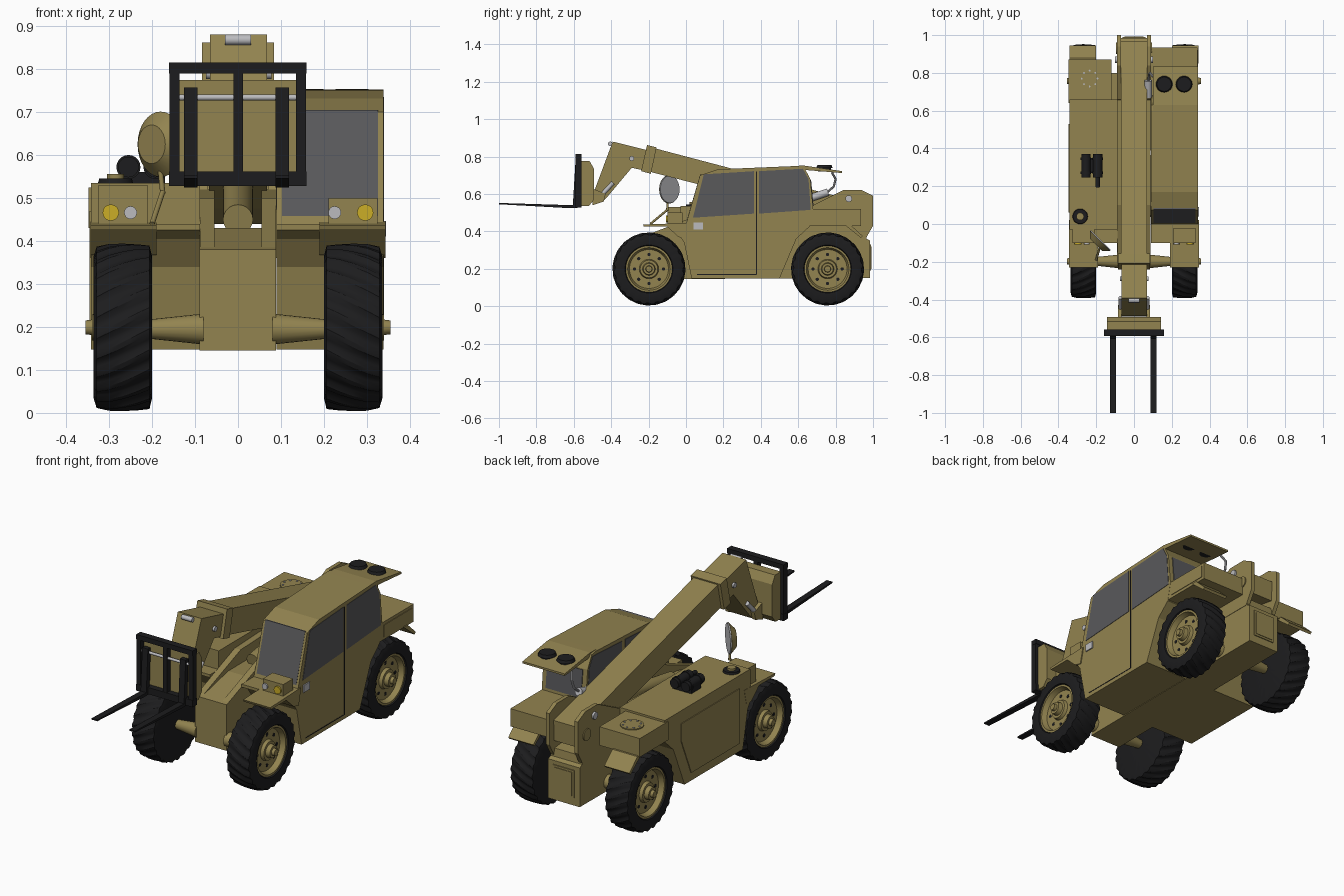
import bpy, bmesh, math
from mathutils import Vector


def mat(name, c):
    m = bpy.data.materials.new(name)
    m.diffuse_color = (*c, 1)
    return m


TAN = mat("tan_paint", (0.29, 0.23, 0.08))
BLACK = mat("black_rubber", (0.012, 0.012, 0.013))
GLASS = mat("dark_glass", (0.1, 0.1, 0.105))
STEEL = mat("steel", (0.5, 0.5, 0.52))
YELLOW = mat("yellow_lamp", (0.6, 0.42, 0.02))


def finish(name, bm, m, smooth=False):
    bmesh.ops.remove_doubles(bm, verts=bm.verts, dist=1e-5)
    bmesh.ops.recalc_face_normals(bm, faces=bm.faces)
    me = bpy.data.meshes.new(name)
    bm.to_mesh(me)
    bm.free()
    me.materials.append(m)
    ob = bpy.data.objects.new(name, me)
    bpy.context.collection.objects.link(ob)
    if smooth:
        bpy.context.view_layer.objects.active = ob
        ob.select_set(True)
        bpy.ops.object.shade_smooth_by_angle(angle=math.radians(35))
        ob.select_set(False)
    return ob


def prof(name, pts, x0, x1, m=TAN):
    """Side profile of (y, z) points extruded from x0 to x1."""
    bm = bmesh.new()
    f = bm.faces.new([bm.verts.new((x0, y, z)) for y, z in pts])
    r = bmesh.ops.extrude_face_region(bm, geom=[f])
    for v in r["geom"]:
        if isinstance(v, bmesh.types.BMVert):
            v.co.x = x1
    return finish(name, bm, m)


def box(name, x0, x1, y0, y1, z0, z1, m=TAN):
    return prof(name, [(y0, z0), (y1, z0), (y1, z1), (y0, z1)], x0, x1, m)


def rod(name, a, b, r, m=TAN, r2=None, n=20):
    a, b = Vector(a), Vector(b)
    bm = bmesh.new()
    bmesh.ops.create_cone(bm, cap_ends=True, segments=n, radius1=r,
                          radius2=r if r2 is None else r2, depth=(b - a).length)
    bm.transform((b - a).to_track_quat('Z', 'Y').to_matrix().to_4x4())
    bmesh.ops.translate(bm, verts=bm.verts, vec=(a + b) / 2)
    return finish(name, bm, m, True)


def lathe(name, prf, s, cy, cz, m, n=48, lug=0):
    """Revolve (x, r) points about the x axis; lug raises slanted tread bars."""
    bm = bmesh.new()
    rings = []
    for i, (x, r) in enumerate(prf):
        ring = []
        for k in range(n):
            a = 2 * math.pi * k / n + (2.6 * (x - 0.2) if lug else 0)
            rr = r + (lug if lug and 2 <= i <= 6 and k % 4 < 2 else 0)
            ring.append(bm.verts.new((s * x, cy + rr * math.cos(a), cz + rr * math.sin(a))))
        rings.append(ring)
    for p, q in zip(rings, rings[1:]):
        for k in range(n):
            bm.faces.new((p[k], p[(k + 1) % n], q[(k + 1) % n], q[k]))
    return finish(name, bm, m, True)


# wheels and axles
TIRE = [(0.2, 0.00001), (0.2, 0.165), (0.206, 0.183), (0.235, 0.187), (0.268, 0.188),
        (0.3, 0.187), (0.329, 0.181), (0.336, 0.165), (0.334, 0.128), (0.31, 0.12)]
RIM = [(0.31, 0.122), (0.328, 0.124), (0.328, 0.114), (0.302, 0.104), (0.302, 0.052), (0.318, 0.047),
       (0.318, 0.034), (0.34, 0.03), (0.34, 0.018), (0.355, 0.016), (0.355, 0.00001)]
for end, cy in (("front", -0.198), ("rear", 0.757)):
    for side, s in (("right", 1), ("left", -1)):
        tag = f"{end}_{side}"
        lathe("tire_" + tag, TIRE, s, cy, 0.199, BLACK, 96, 0.007)
        lathe("rim_" + tag, RIM, s, cy, 0.199, TAN)
        rod("axle_" + tag, (s * 0.08, cy, 0.195), (s * 0.21, cy, 0.195), 0.036, TAN, 0.022)
        for k in range(8):
            a = k * math.pi / 4
            y, z = cy + 0.078 * math.cos(a), 0.199 + 0.078 * math.sin(a)
            rod("rim_hole_" + tag, (s * 0.3, y, z), (s * 0.3035, y, z), 0.009, BLACK, n=10)

# central chassis, boom rails and rear tower
prof("chassis_spine", [(-0.22, 0.145), (-0.22, 0.38), (0.0, 0.43), (0.65, 0.43), (0.96, 0.4),
                       (0.965, 0.36), (0.985, 0.35), (0.985, 0.15)], -0.09, 0.088)
box("rear_hatch_frame", -0.06, 0.06, 0.98, 0.99, 0.19, 0.33)
box("rear_hatch", -0.05, 0.05, 0.985, 0.993, 0.2, 0.32)
for s in (-1, 1):
    prof("boom_rail", [(-0.22, 0.37), (-0.2, 0.385), (0.1, 0.5), (0.66, 0.52), (0.66, 0.4), (-0.1, 0.37)],
         s * 0.055, s * 0.088)
    prof("tower_plate", [(0.62, 0.4), (0.66, 0.53), (0.84, 0.62), (0.94, 0.62), (1.0, 0.59), (1.0, 0.43),
                         (0.96, 0.36), (0.62, 0.36)], s * 0.07, s * 0.09)
    rod("tower_pin", (s * 0.085, 0.87, 0.575), (s * 0.1, 0.87, 0.575), 0.018, STEEL)

# left engine body and right cab body share the same wheel arch line
ARCH = [(-0.1, 0.425), (-0.055, 0.405), (-0.01, 0.34), (0.03, 0.148), (0.5, 0.148), (0.59, 0.36),
        (0.66, 0.425)]
prof("engine_body", ARCH + [(0.66, 0.535), (-0.03, 0.535), (-0.03, 0.44), (-0.1, 0.44)], -0.342, -0.088)
prof("engine_side_panel", [(0.06, 0.19), (0.45, 0.19), (0.53, 0.38), (0.53, 0.47), (0.06, 0.47)], -0.346, -0.34)
prof("cab_body", ARCH + [(0.68, 0.52), (0.665, 0.68), (0.63, 0.745), (0.6, 0.75), (0.17, 0.732),
                         (0.075, 0.7), (0.0, 0.44), (-0.1, 0.44)], 0.09, 0.338)
prof("cab_window_front", [(0.095, 0.705), (0.364, 0.722), (0.364, 0.495), (0.037, 0.473)], 0.088, 0.34, GLASS)
prof("cab_window_rear", [(0.39, 0.722), (0.625, 0.735), (0.655, 0.68), (0.667, 0.515), (0.39, 0.495)],
     0.088, 0.34, GLASS)
prof("windshield", [(0.004, 0.458), (0.076, 0.705), (0.1, 0.7), (0.03, 0.455)], 0.102, 0.326, GLASS)
prof("back_window", [(0.682, 0.535), (0.669, 0.675), (0.64, 0.67), (0.65, 0.535)], 0.115, 0.315, GLASS)
prof("roof_visor", [(0.58, 0.75), (0.63, 0.752), (0.835, 0.722), (0.835, 0.712), (0.64, 0.728)], 0.1, 0.338)
box("door_seam", 0.336, 0.3395, 0.373, 0.379, 0.17, 0.72, BLACK)
box("door_sill_seam", 0.336, 0.3395, 0.06, 0.376, 0.168, 0.172, BLACK)
box("door_latch", 0.335, 0.344, 0.04, 0.09, 0.41, 0.447, STEEL)
for x in (0.16, 0.265):
    rod("roof_vent_base", (x, 0.74, 0.72), (x, 0.74, 0.745), 0.034, BLACK)
    rod("roof_vent_cap", (x, 0.74, 0.74), (x, 0.74, 0.754), 0.044, BLACK, 0.038)

# front fenders and headlights
for s in (-1, 1):
    prof("front_fender", [(-0.23, 0.437), (-0.225, 0.425), (-0.1, 0.425), (-0.04, 0.37), (0.0, 0.36), (0.02, 0.445)],
         s * 0.19, s * 0.343)
    top = 0.5 if s > 0 else 0.53
    box("headlight_panel", s * 0.21, s * 0.325, -0.1, -0.02, 0.435, top)
    for x, m, r in ((0.296, YELLOW, 0.019), (0.225 if s > 0 else 0.25, STEEL, 0.015)):
        rod("headlight", (s * x, -0.108, 0.466), (s * x, -0.09, 0.466), r, m)

# rear fenders with flaps
box("rear_fender_right", 0.088, 0.337, 0.64, 0.935, 0.43, 0.52)
box("rear_fender_panel", 0.33, 0.34, 0.69, 0.92, 0.445, 0.505)
box("rear_fender_left", -0.348, -0.12, 0.64, 0.87, 0.43, 0.525)
box("rear_fender_bridge", -0.125, -0.085, 0.66, 0.8, 0.43, 0.5)
rod("filler_cap", (-0.235, 0.77, 0.52), (-0.235, 0.77, 0.53), 0.055)
for k in range(8):
    a = k * math.pi / 4
    x, y = -0.235 + 0.042 * math.cos(a), 0.77 + 0.042 * math.sin(a)
    rod("filler_bolt", (x, y, 0.529), (x, y, 0.533), 0.005, STEEL, n=8)
for s in (-1, 1):
    prof("rear_flap", [(0.85, 0.435), (0.88, 0.435), (0.945, 0.375), (0.935, 0.365), (0.86, 0.425)],
         s * 0.2, s * 0.342)

# boom, collar and angled head
prof("boom_outer", [(-0.2, 0.853), (0.97, 0.545), (0.965, 0.44), (0.75, 0.475), (-0.19, 0.718)], -0.068, 0.068)
prof("boom_collar", [(-0.208, 0.862), (-0.157, 0.849), (-0.188, 0.708), (-0.24, 0.722)], -0.084, 0.084)
prof("boom_head", [(-0.392, 0.88), (-0.19, 0.83), (-0.22, 0.725), (-0.29, 0.74), (-0.42, 0.585), (-0.445, 0.56),
                   (-0.49, 0.55), (-0.487, 0.625)], -0.065, 0.068)
rod("boom_pivot", (-0.095, 0.93, 0.5), (0.095, 0.93, 0.5), 0.03)
rod("head_pin", (-0.075, -0.29, 0.79), (0.078, -0.29, 0.79), 0.013, STEEL)
rod("head_eye", (-0.03, -0.405, 0.868), (0.03, -0.405, 0.868), 0.012, STEEL)
rod("lift_cylinder", (0, 0.12, 0.45), (0, 0.6, 0.53), 0.035)
for s in (-1, 1):
    rod("tilt_rod", (s * 0.072, -0.39, 0.66), (s * 0.072, -0.46, 0.585), 0.011, STEEL)
    prof("carriage_lug", [(-0.5, 0.54), (-0.44, 0.56), (-0.43, 0.6), (-0.5, 0.63)], s * 0.066, s * 0.085)

# carriage, fork frame and forks
prof("carriage", [(-0.562, 0.535), (-0.52, 0.535), (-0.492, 0.57), (-0.492, 0.735), (-0.515, 0.775),
                  (-0.562, 0.775)], -0.142, 0.142)
for x in (-0.159, 0.135, -0.011):
    box("fork_frame_upright", x, x + 0.023, -0.59, -0.56, 0.53, 0.813, BLACK)
for z0, z1 in ((0.79, 0.815), (0.528, 0.562)):
    box("fork_frame_bar", -0.16, 0.159, -0.592, -0.558, z0, z1, BLACK)
rod("fork_rail", (-0.14, -0.578, 0.734), (0.14, -0.578, 0.734), 0.007, STEEL)
for x in (-0.11, 0.103):
    prof("fork", [(-0.57, 0.757), (-0.592, 0.757), (-0.605, 0.54), (-1.0, 0.552), (-1.0, 0.545), (-0.62, 0.524),
                  (-0.58, 0.524)], x - 0.016, x + 0.016, BLACK)

# exhaust and air intake on the engine hood
for x in (-0.255, -0.192):
    rod("muffler", (x, 0.245, 0.572), (x, 0.37, 0.572), 0.024, BLACK)
    for y in (0.265, 0.34):
        rod("muffler_band", (x, y, 0.572), (x, y + 0.012, 0.572), 0.028, BLACK)
box("muffler_base", -0.275, -0.17, 0.27, 0.35, 0.53, 0.56, BLACK)
rod("exhaust_pipe", (-0.192, 0.195, 0.565), (-0.192, 0.26, 0.57), 0.011, BLACK)
rod("air_intake", (-0.285, 0.04, 0.53), (-0.285, 0.04, 0.545), 0.042, BLACK, 0.038)
rod("air_intake_cap", (-0.285, 0.04, 0.54), (-0.285, 0.04, 0.556), 0.02)

# round mirror on a bent arm
c, d = Vector((-0.18, -0.09, 0.625)), Vector((0.7, 0.7, 0.0))
rod("mirror_back", c - d * 0.03, c, 0.045, TAN, 0.076, 32)
rod("mirror_glass", c, c + d * 0.006, 0.073, STEEL, n=32)
rod("mirror_arm_upper", c - d * 0.01, (-0.175, -0.1, 0.51), 0.006)
rod("mirror_arm_lower", (-0.175, -0.1, 0.515), (-0.2, -0.19, 0.44), 0.006)

# hydraulic fittings behind the cab
rod("hydraulic_cylinder", (0.075, 0.67, 0.58), (0.075, 0.76, 0.61), 0.02, STEEL)
pts = [(0.1, 0.78, 0.715), (0.085, 0.8, 0.68), (0.08, 0.79, 0.64), (0.075, 0.75, 0.605)]
for a, b in zip(pts, pts[1:]):
    rod("hydraulic_hose", a, b, 0.006, STEEL, n=10)
